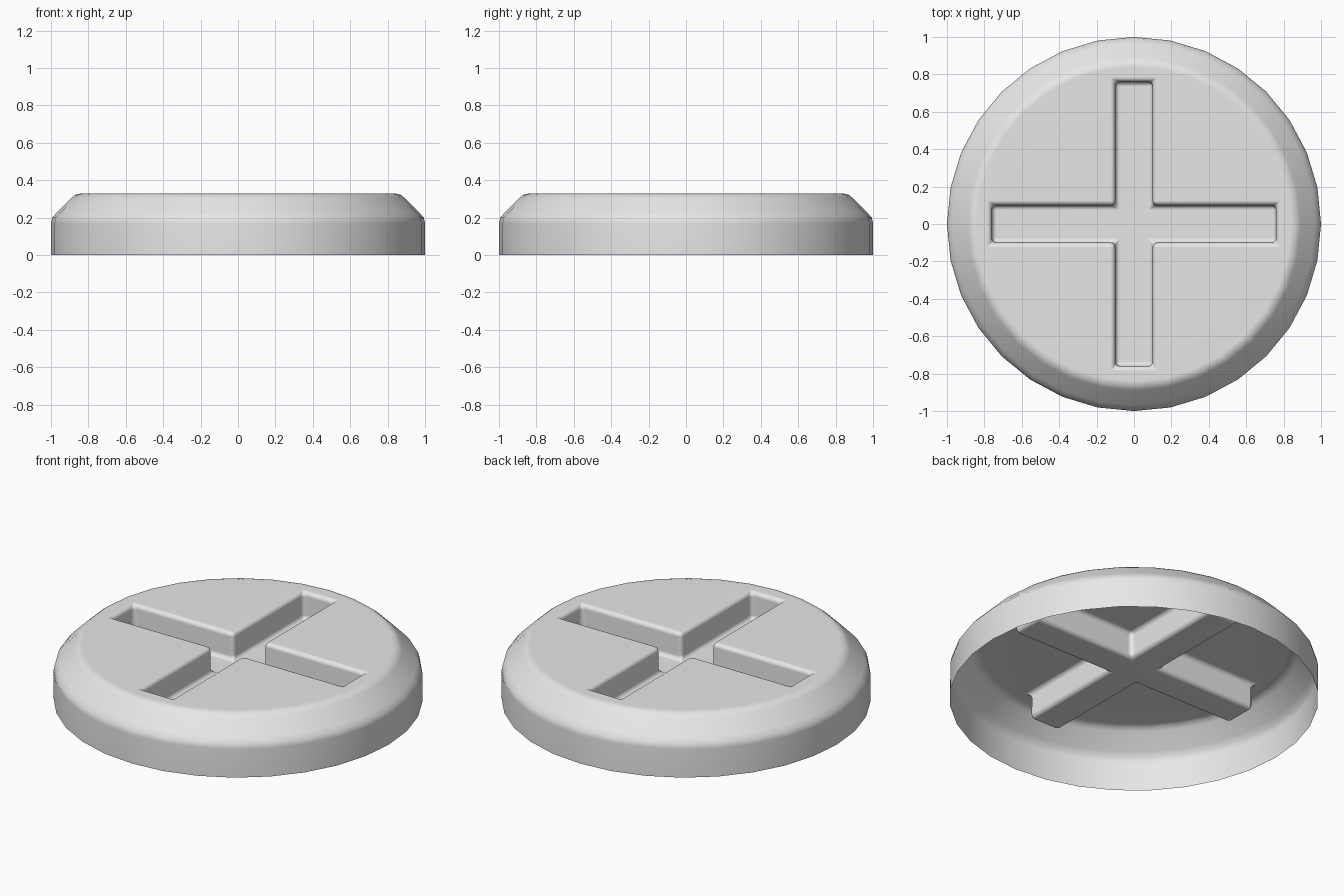
import bpy, bmesh, math

cube = bpy.data.objects.get("Cube")
if cube:
    bpy.data.objects.remove(cube, do_unlink=True)

SIDES = 32
TOP, FLOOR = 0.33, 0.17      # plate height and slot floor height
HALF, REACH = 0.1, 0.76      # slot half width and arm length

grey = bpy.data.materials.new("light grey")
grey.use_nodes = True
colour = (0.8, 0.8, 0.8, 1)
grey.diffuse_color = colour
grey.node_tree.nodes["Principled BSDF"].inputs["Base Color"].default_value = colour

bm = bmesh.new()

# Outer wall and rounded shoulder, open at the bottom
profile = [(1, 0), (1, 0.17), (0.993, 0.2), (0.97, 0.226),
           (0.89, 0.306), (0.87, 0.322), (0.84, TOP)]
rings = []
for r, z in profile:
    rings.append([bm.verts.new((r * math.cos(math.tau * i / SIDES),
                                r * math.sin(math.tau * i / SIDES), z))
                  for i in range(SIDES)])
for low, high in zip(rings, rings[1:]):
    for i in range(SIDES):
        j = (i + 1) % SIDES
        bm.faces.new((low[i], low[j], high[j], high[i]))

# Cross outline, one quarter turned four times
quarter = [(REACH, 0), (REACH, HALF), (HALF, HALF), (HALF, REACH)]


def cross_loop(z):
    loop = []
    for q in range(4):
        for x, y in quarter:
            for _ in range(q):
                x, y = -y, x
            loop.append(bm.verts.new((x, y, z)))
    return loop


rim, base = cross_loop(TOP), cross_loop(FLOOR)

# Four plate sectors around the cross
n = SIDES // 4
for q in range(4):
    arc = [rings[-1][(q * n + i) % SIDES] for i in range(n + 1)]
    inner = [rim[(q * 4 + i) % 16] for i in range(5)]
    bm.faces.new(arc + inner[::-1])

# Slot walls and floor
slot = [bm.faces.new(base)]
for i in range(16):
    j = (i + 1) % 16
    slot.append(bm.faces.new((rim[i], rim[j], base[j], base[i])))
bm.normal_update()

# Round every slot edge
edges = {e for f in slot for e in f.edges if e.calc_face_angle(0) > 1}
bmesh.ops.bevel(bm, geom=list(edges), offset=0.025, offset_type='OFFSET',
                segments=3, profile=0.5, affect='EDGES', clamp_overlap=True)
for f in bm.faces:
    f.smooth = True

mesh = bpy.data.meshes.new("slotted_cap")
bm.to_mesh(mesh)
bm.free()
mesh.materials.append(grey)
cap = bpy.data.objects.new("slotted_cap", mesh)
bpy.context.collection.objects.link(cap)

# Keep the plate and slot floor flat-looking between the rounded edges
cap.modifiers.new("weighted normals", 'WEIGHTED_NORMAL')
